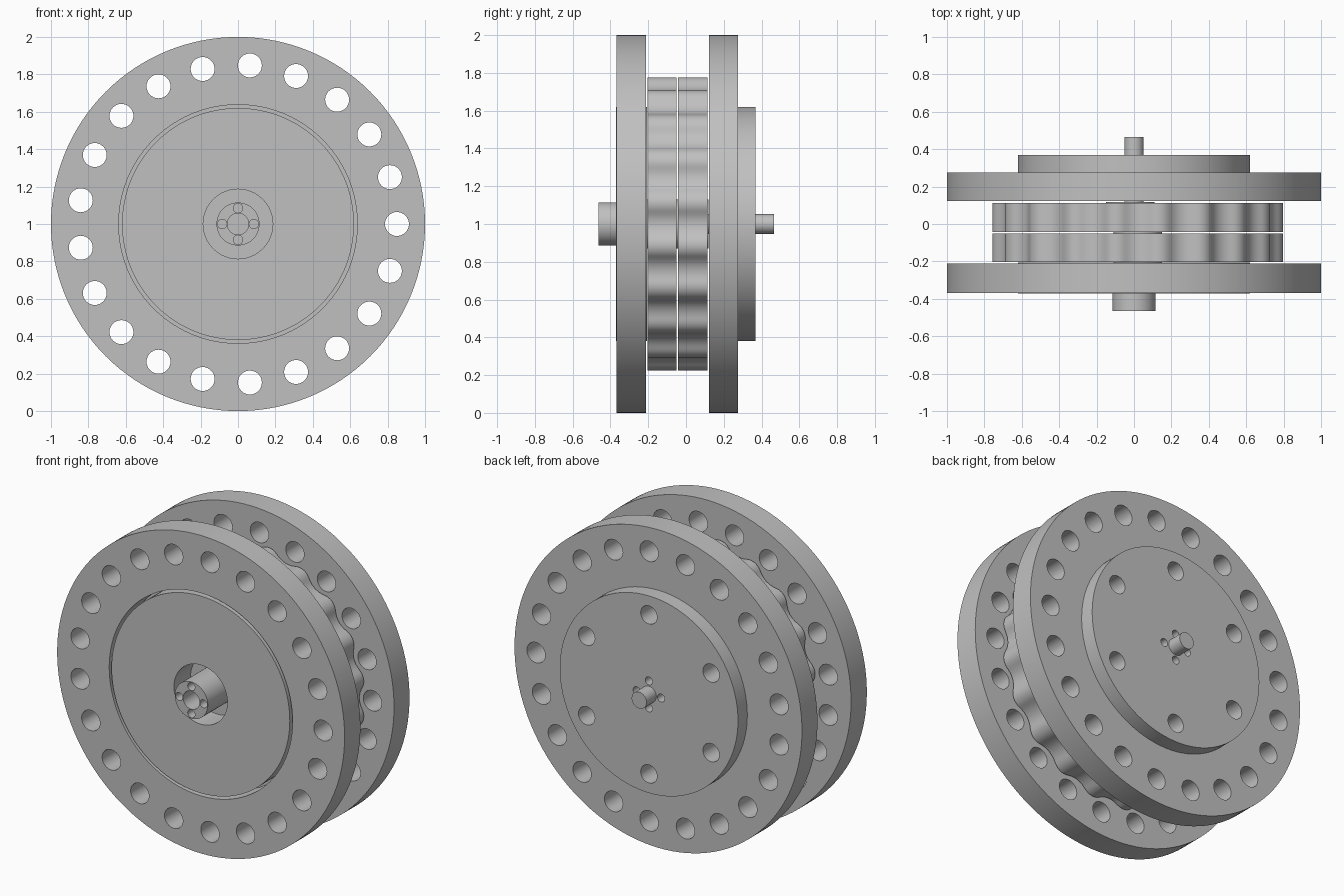
import bpy, bmesh
from math import cos, sin, atan2, pi, radians

cube = bpy.data.objects.get("Cube")
if cube:
    bpy.data.objects.remove(cube, do_unlink=True)

steel = bpy.data.materials.new("plain_grey_metal")
steel.use_nodes = True
GREY = (0.53, 0.53, 0.53, 1)
steel.diffuse_color = GREY
steel.node_tree.nodes["Principled BSDF"].inputs["Base Color"].default_value = GREY

AXLE_Z = 1.0


def circle(radius, cx=0, cy=0, sides=32):
    return [(cx + radius * cos(2 * pi * i / sides), cy + radius * sin(2 * pi * i / sides))
            for i in range(sides)]


def hole_ring(count, ring_radius, radius, start=0):
    """Evenly spaced round holes on a circle."""
    turns = [start + 2 * pi * i / count for i in range(count)]
    return [circle(radius, ring_radius * cos(a), ring_radius * sin(a)) for a in turns]


def cycloid(ring_radius, pin_radius, offset, pins, samples):
    """Cycloidal disc outline with one lobe fewer than the pins."""
    points = []
    for i in range(samples):
        t = 2 * pi * i / samples
        lobe = (1 - pins) * t
        lean = atan2(sin(lobe), ring_radius / (offset * pins) - cos(lobe))
        points.append((
            ring_radius * cos(t) - pin_radius * cos(t + lean) - offset * cos(pins * t),
            -(-ring_radius * sin(t) + pin_radius * sin(t + lean) + offset * sin(pins * t))))
    return points


def plate(name, outline, holes, front, back, x=0):
    """Extrude a filled outline with holes between two y positions."""
    curve = bpy.data.curves.new(name + "_profile", "CURVE")
    curve.dimensions = "2D"
    curve.fill_mode = "BOTH"
    curve.extrude = (back - front) / 2
    for loop in [outline] + holes:
        spline = curve.splines.new("POLY")
        spline.points.add(len(loop) - 1)
        for point, (px, py) in zip(spline.points, loop):
            point.co = (px, py, 0, 1)
        spline.use_cyclic_u = True
    helper = bpy.data.objects.new(name + "_profile", curve)
    bpy.context.collection.objects.link(helper)
    graph = bpy.context.evaluated_depsgraph_get()
    mesh = bpy.data.meshes.new_from_object(helper.evaluated_get(graph))
    bpy.data.objects.remove(helper, do_unlink=True)

    bm = bmesh.new()
    bm.from_mesh(mesh)
    bmesh.ops.remove_doubles(bm, verts=bm.verts, dist=0.00005)
    bmesh.ops.recalc_face_normals(bm, faces=bm.faces)
    bm.to_mesh(mesh)
    bm.free()
    mesh.name = name
    mesh.materials.clear()
    mesh.materials.append(steel)

    part = bpy.data.objects.new(name, mesh)
    bpy.context.collection.objects.link(part)
    part.location = (x, (front + back) / 2, AXLE_Z)
    part.rotation_euler = (radians(90), 0, 0)
    bpy.ops.object.select_all(action="DESELECT")
    part.select_set(True)
    bpy.context.view_layer.objects.active = part
    bpy.ops.object.shade_smooth_by_angle(angle=radians(30))
    return part


rim = circle(1, sides=128)
pin_holes = hole_ring(21, 0.85, 0.064)
small_holes = hole_ring(4, 0.085, 0.025)
output_holes = hole_ring(6, 0.5, 0.057, pi / 2)

# Housing rings and the output plate sitting inside the front one
plate("front_ring", rim, pin_holes + [circle(0.638, sides=96)], -0.369, -0.212)
plate("front_plate", circle(0.62, sides=96), [circle(0.186, sides=64)], -0.371, -0.206)
plate("back_ring", rim, pin_holes + output_holes + small_holes, 0.122, 0.276)
plate("back_plate", circle(0.62, sides=96), output_holes + small_holes, 0.276, 0.369)

# Pair of lobed discs, shifted sideways off the axle
ECCENTRIC = 0.02
lobes = cycloid(0.85, 0.085, ECCENTRIC, 21, 400)
for name, front, back in (("front_lobed_disc", -0.203, -0.05), ("back_lobed_disc", -0.042, 0.113)):
    plate(name, lobes, [circle(0.125, sides=48)], front, back, ECCENTRIC)

# Eccentric cams that fill the disc centres
plate("front_cam", circle(0.13, sides=48), [], -0.206, -0.042, ECCENTRIC)
plate("back_cam", circle(0.13, sides=48), [], -0.042, 0.118, -ECCENTRIC)

# Shafts
plate("front_shaft", circle(0.115, sides=48), small_holes + [circle(0.057)], -0.464, -0.206)
plate("back_shaft", circle(0.052), [], 0.1, 0.466)
